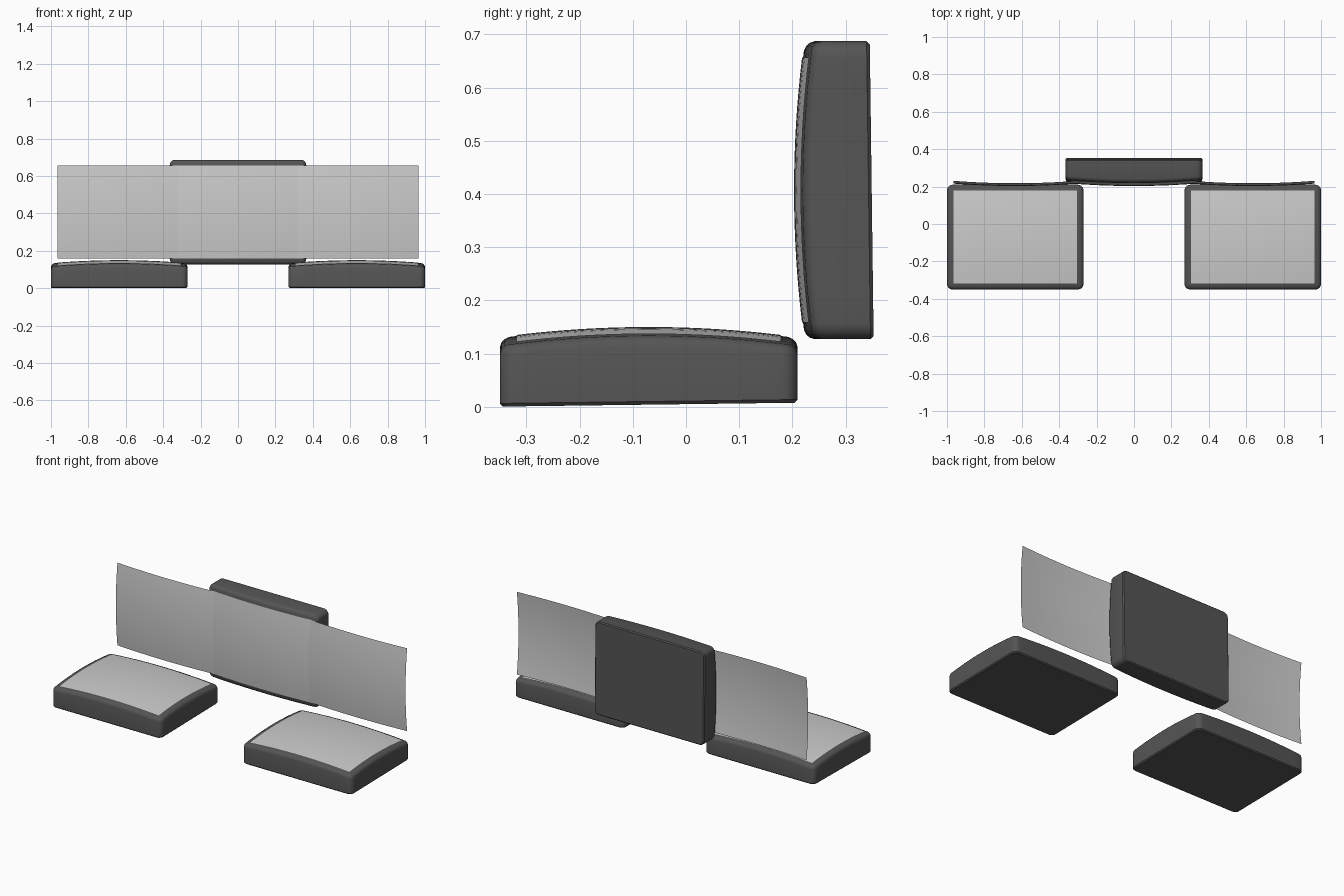
import bpy, bmesh, math
from mathutils import Matrix

if "Cube" in bpy.data.objects:
    bpy.data.objects.remove(bpy.data.objects["Cube"])

HALF_W, HALF_D = 0.365, 0.28      # casing half size
SCREEN_W, SCREEN_D = 0.33, 0.249  # screen half size


def material(name, value):
    m = bpy.data.materials.new(name)
    m.use_nodes = True
    colour = (value, value, value, 1)
    m.diffuse_color = colour
    m.node_tree.nodes["Principled BSDF"].inputs["Base Color"].default_value = colour
    return m


casing_grey = material("casing dark grey", 0.09)
screen_grey = material("screen light grey", 0.6)


def dome(x, y):
    return 0.148 - 0.013 * (x / SCREEN_W) ** 2 - 0.015 * (y / SCREEN_D) ** 2


def base(x, y):
    return 0.004 + 0.013 * y


def finish(bm, name, mat, matrix):
    mesh = bpy.data.meshes.new(name)
    bm.to_mesh(mesh)
    bm.free()
    mesh.materials.append(mat)
    ob = bpy.data.objects.new(name, mesh)
    bpy.context.collection.objects.link(ob)
    ob.matrix_world = matrix
    bpy.ops.object.select_all(action='DESELECT')
    ob.select_set(True)
    bpy.context.view_layer.objects.active = ob
    bpy.ops.object.shade_smooth_by_angle(angle=math.radians(35))
    return ob


def outline(inset, radius=0.03, steps=12, arc=5):
    """Rounded rectangle with evenly divided straight sides."""
    w, d = HALF_W - inset, HALF_D - inset
    r = max(radius - inset, 0.008)
    corners = []
    for i, (sx, sy) in enumerate([(1, 1), (-1, 1), (-1, -1), (1, -1)]):
        corners.append([(sx * (w - r) + r * math.cos(a), sy * (d - r) + r * math.sin(a))
                        for a in [math.pi / 2 * (i + k / arc) for k in range(arc + 1)]])
    points = []
    for i, corner in enumerate(corners):
        points += corner
        (ax, ay), (bx, by) = corner[-1], corners[(i + 1) % 4][0]
        points += [(ax + (bx - ax) * k / steps, ay + (by - ay) * k / steps)
                   for k in range(1, steps)]
    return points


def casing(name, matrix):
    """Shallow box with rounded corners and a domed face."""
    bm = bmesh.new()
    rings = []

    def ring(points, height):
        rings.append([bm.verts.new((x, y, height(x, y))) for x, y in points])

    ring(outline(0.006), base)
    ring(outline(0), lambda x, y: base(x, y) + 0.006)
    for inset, drop in [(0, 0.018), (0.003, 0.009), (0.009, 0.003), (0.018, 0)]:
        ring(outline(inset), lambda x, y: dome(x, y) - drop)
    for s in (0.85, 0.68, 0.5, 0.33, 0.16):
        ring([(x * s, y * s) for x, y in outline(0.018)], dome)
    bm.faces.new(reversed(rings[0]))
    bm.faces.new(rings[-1])
    for low, high in zip(rings, rings[1:]):
        for i in range(len(low)):
            j = (i + 1) % len(low)
            bm.faces.new((low[i], low[j], high[j], high[i]))
    finish(bm, name, casing_grey, matrix)


def screen(name, matrix):
    """Thin curved sheet following the domed face."""
    bm = bmesh.new()
    bmesh.ops.create_grid(bm, x_segments=16, y_segments=16, size=1)
    for v in bm.verts:
        v.co.x *= SCREEN_W
        v.co.y *= SCREEN_D
        v.co.z = dome(v.co.x, v.co.y) + 0.002
    finish(bm, name, screen_grey, matrix)


def upright(x):
    return Matrix.Translation((x, 0.353, 0.407)) @ Matrix.Rotation(math.pi / 2, 4, 'X')


# Lying units, with the loose upright screens behind them
for side, x in (("left", 0.635), ("right", -0.635)):
    lying = Matrix.Translation((x, -0.07, 0))
    casing(side + "_casing", lying)
    screen(side + "_screen", lying)
    screen(side + "_upright_screen", upright(x))

# Standing unit in the middle
casing("centre_casing", upright(0))
screen("centre_screen", upright(0))
